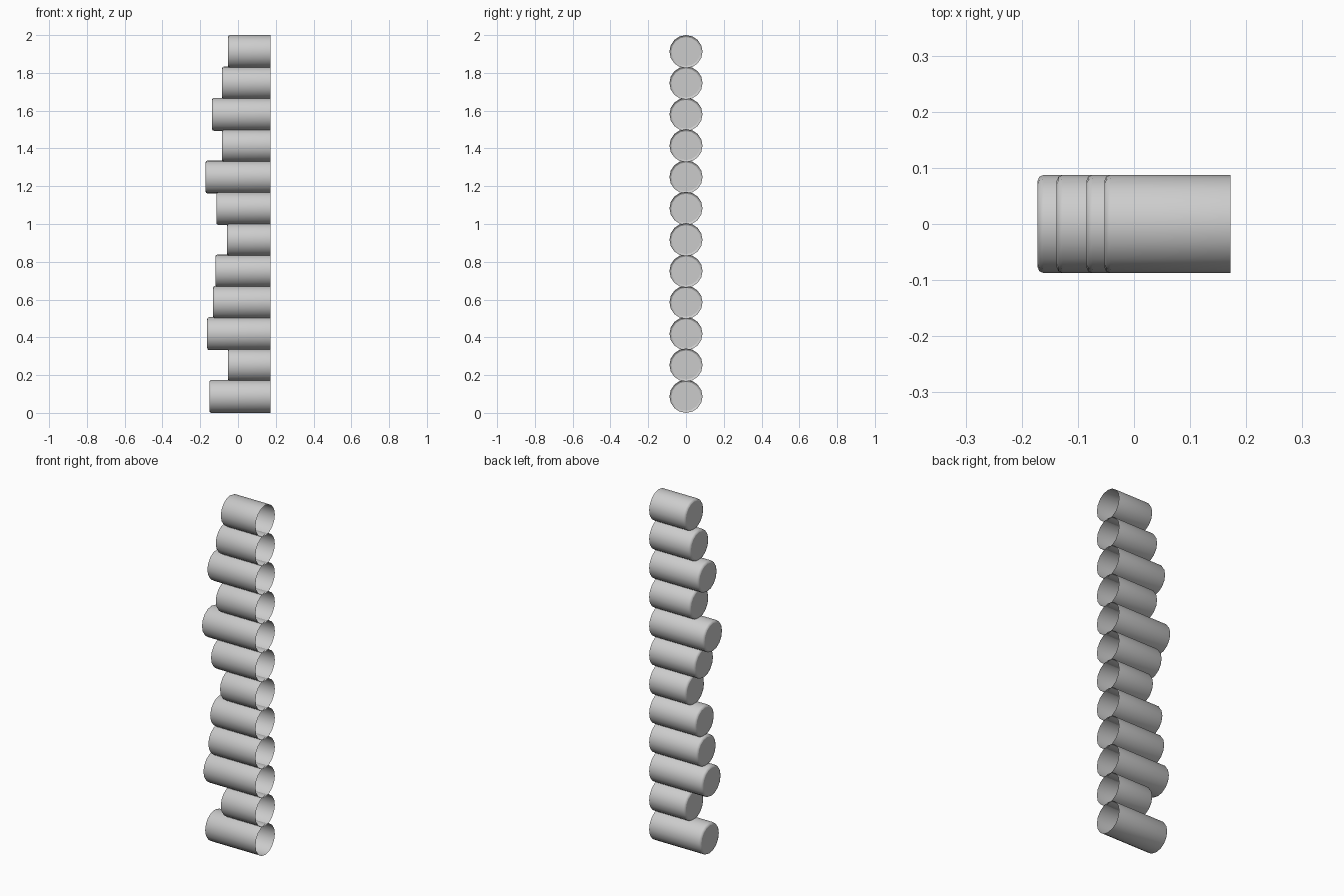
import bpy, bmesh
from math import sin, cos, tau

cube = bpy.data.objects.get("Cube")
if cube:
    bpy.data.objects.remove(cube)

grey = bpy.data.materials.new("light grey")
grey.use_nodes = True
colour = (0.6, 0.6, 0.6, 1)
grey.diffuse_color = colour
grey.node_tree.nodes["Principled BSDF"].inputs["Base Color"].default_value = colour

SIDES = 16
RADIUS = 0.0875
BEVEL = 0.011
OPEN_X = 0.172

# Closed end of each tube, from bottom to top
closed_ends = [-0.152, -0.053, -0.163, -0.132, -0.12, -0.058,
               -0.115, -0.172, -0.085, -0.138, -0.085, -0.053]
spacing = (2 - 2 * RADIUS) / (len(closed_ends) - 1)


def make_tube(name, end_x, z):
    """Thin tube along x, open at +x, with a rounded cap at -x."""
    profile = [(OPEN_X, RADIUS), (end_x + BEVEL, RADIUS),
               (end_x + BEVEL * 0.3, RADIUS - BEVEL * 0.3),
               (end_x, RADIUS - BEVEL)]
    bm = bmesh.new()
    rings = [[bm.verts.new((x, r * cos(tau * i / SIDES), r * sin(tau * i / SIDES)))
              for i in range(SIDES)] for x, r in profile]
    for a, b in zip(rings, rings[1:]):
        for i in range(SIDES):
            j = (i + 1) % SIDES
            bm.faces.new((a[i], a[j], b[j], b[i]))
    cap = bm.faces.new(rings[-1])
    bmesh.ops.recalc_face_normals(bm, faces=bm.faces)
    # Make the cap face outwards
    if cap.normal.x > 0:
        bmesh.ops.reverse_faces(bm, faces=bm.faces)
    for face in bm.faces:
        face.smooth = face is not cap
    mesh = bpy.data.meshes.new(name)
    bm.to_mesh(mesh)
    bm.free()
    mesh.materials.append(grey)
    tube = bpy.data.objects.new(name, mesh)
    tube.location.z = z
    bpy.context.collection.objects.link(tube)


for n, end_x in enumerate(closed_ends):
    make_tube(f"tube_{n + 1}", end_x, RADIUS + n * spacing)
